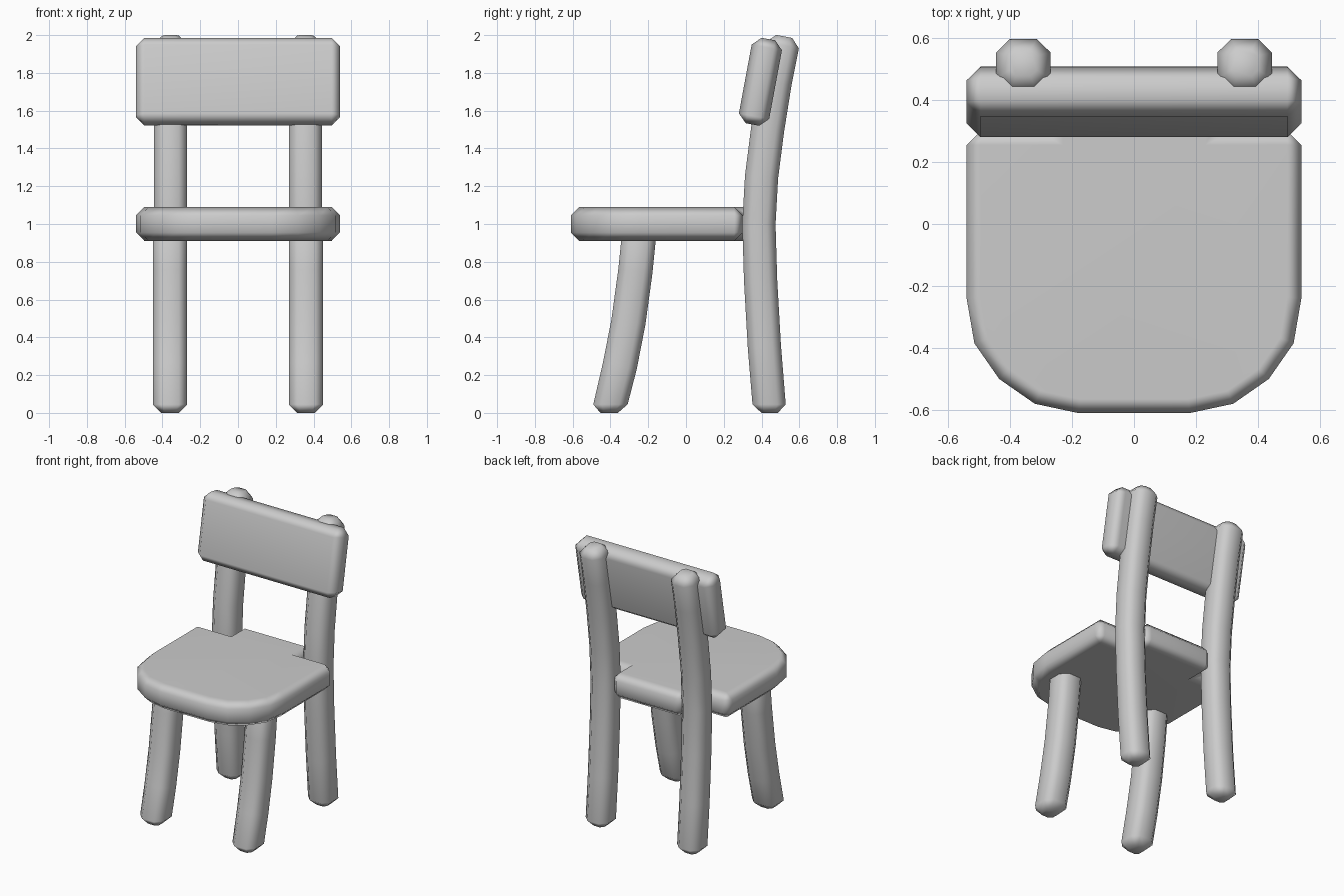
import bpy, bmesh
from math import radians, sin, cos, atan2

if "Cube" in bpy.data.objects:
    bpy.data.objects.remove(bpy.data.objects["Cube"])

CH = 0.045  # chamfer size shared by all parts


def make_object(name, bm, chamfer=False, mirror=False):
    bmesh.ops.recalc_face_normals(bm, faces=bm.faces)
    for f in bm.faces:
        f.smooth = True
    mesh = bpy.data.meshes.new(name)
    bm.to_mesh(mesh)
    bm.free()
    ob = bpy.data.objects.new(name, mesh)
    bpy.context.collection.objects.link(ob)
    if chamfer:
        bev = ob.modifiers.new("chamfer", 'BEVEL')
        bev.width, bev.segments = CH, 1
        bev.limit_method, bev.angle_limit = 'ANGLE', radians(40)
    if mirror:
        mir = ob.modifiers.new("mirror", 'MIRROR')
        mir.use_clip = False
        mir.use_mirror_merge = False
    ob.modifiers.new("soft_normals", 'WEIGHTED_NORMAL')
    return ob


def leg(name, x, path, half):
    """Sweep a chamfered square along a (y, z) path, with narrowed ends."""
    bm = bmesh.new()
    rings = []
    last = len(path) - 1
    for i, (y, z) in enumerate(path):
        a, b = path[max(i - 1, 0)], path[min(i + 1, last)]
        # the foot is cut level, other sections follow the curve
        tilt = 0 if i < 2 else atan2(b[0] - a[0], b[1] - a[1])
        h = half - CH if i in (0, last) else half
        k = h - CH * (0.45 if i in (0, last) else 1)
        oct_pts = [(h, -k), (h, k), (k, h), (-k, h),
                   (-h, k), (-h, -k), (-k, -h), (k, -h)]
        rings.append([bm.verts.new((x + u, y + v * cos(tilt), z - v * sin(tilt)))
                      for u, v in oct_pts])
    for r, s in zip(rings, rings[1:]):
        for j in range(8):
            n = (j + 1) % 8
            bm.faces.new((r[j], r[n], s[n], s[j]))
    bm.faces.new(rings[0])
    bm.faces.new(rings[-1])
    return make_object(name, bm, mirror=True)


# Seat: rounded front, with a tongue reaching back between the rear legs
half_outline = [(0.18, -0.61), (0.32, -0.58), (0.435, -0.50), (0.515, -0.385),
                (0.54, -0.24), (0.54, 0.30), (0.275, 0.30), (0.275, 0.45)]
outline = half_outline + [(-x, y) for x, y in reversed(half_outline)]
bm = bmesh.new()
base = bm.faces.new([bm.verts.new((x, y, 0.91)) for x, y in outline])
up = bmesh.ops.extrude_face_region(bm, geom=[base], use_keep_orig=True)
bmesh.ops.translate(bm, vec=(0, 0, 0.18),
                    verts=[v for v in up["geom"] if isinstance(v, bmesh.types.BMVert)])
make_object("seat", bm, chamfer=True)

# Backrest: tilted slab
bm = bmesh.new()
bmesh.ops.create_cube(bm, size=1)
bmesh.ops.scale(bm, vec=(1.08, 0.163, 0.46), verts=bm.verts)
back = make_object("backrest", bm, chamfer=True)
back.location = (0, 0.394, 1.753)
back.rotation_euler.x = radians(-10.5)

# Front legs, splayed forward
leg("front_legs", 0.36, [(-0.407, 0), (-0.40, 0.045), (-0.35, 0.25), (-0.305, 0.48),
                         (-0.268, 0.75), (-0.25, 0.93), (-0.247, 0.99)], 0.091)

# Back legs, bowed and carried up behind the backrest
leg("back_legs", 0.357, [(0.443, 0), (0.44, 0.045), (0.415, 0.35), (0.395, 0.70),
                         (0.386, 1.0), (0.40, 1.25), (0.432, 1.5), (0.472, 1.75),
                         (0.511, 1.947), (0.52, 1.993)], 0.088)
